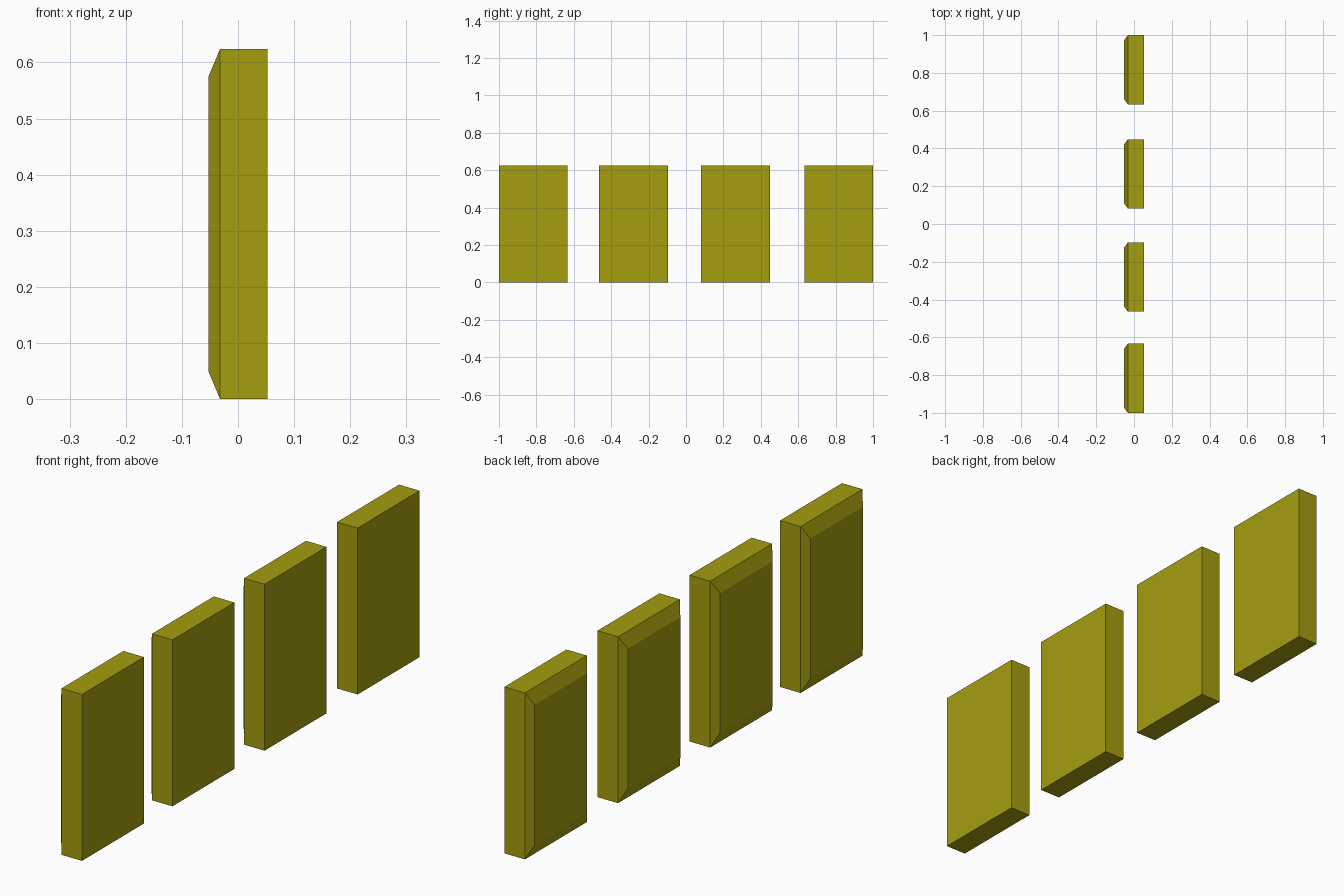
import bpy, bmesh
from mathutils import Vector

if "Cube" in bpy.data.objects:
    bpy.data.objects.remove(bpy.data.objects["Cube"])

WIDTH, HEIGHT = 0.367, 0.624
X_BACK, X_RIM, X_FACE = 0.053, -0.032, -0.053
INSET_Y, INSET_Z = 0.028, 0.05

mat = bpy.data.materials.new("olive_yellow")
mat.diffuse_color = (0.376, 0.337, 0.005, 1)
mat.use_nodes = True
mat.node_tree.nodes["Principled BSDF"].inputs["Base Color"].default_value = mat.diffuse_color


def panel(name, y):
    """Upright slab whose -x face is raised with a chamfered border."""
    bm = bmesh.new()
    bmesh.ops.create_cube(bm, size=1)
    bmesh.ops.scale(bm, vec=(X_BACK - X_RIM, WIDTH, HEIGHT), verts=bm.verts)
    bmesh.ops.translate(bm, vec=((X_BACK + X_RIM) / 2, 0, HEIGHT / 2), verts=bm.verts)

    # Raised face with sloping border
    bm.normal_update()
    face = next(f for f in bm.faces if f.normal.x < -0.9)
    bmesh.ops.inset_region(bm, faces=[face], thickness=0.01)
    for v in face.verts:
        side_y = 1 if v.co.y > 0 else -1
        side_z = 1 if v.co.z > HEIGHT / 2 else -1
        v.co = Vector((X_FACE,
                       side_y * (WIDTH / 2 - INSET_Y),
                       HEIGHT / 2 + side_z * (HEIGHT / 2 - INSET_Z)))
    bmesh.ops.recalc_face_normals(bm, faces=bm.faces)

    mesh = bpy.data.meshes.new(name)
    bm.to_mesh(mesh)
    bm.free()
    mesh.materials.append(mat)
    obj = bpy.data.objects.new(name, mesh)
    obj.location.y = y
    bpy.context.collection.objects.link(obj)


# Row of four panels
for i, y in enumerate((-0.8165, -0.281, 0.265, 0.8165), 1):
    panel(f"panel_{i}", y)
